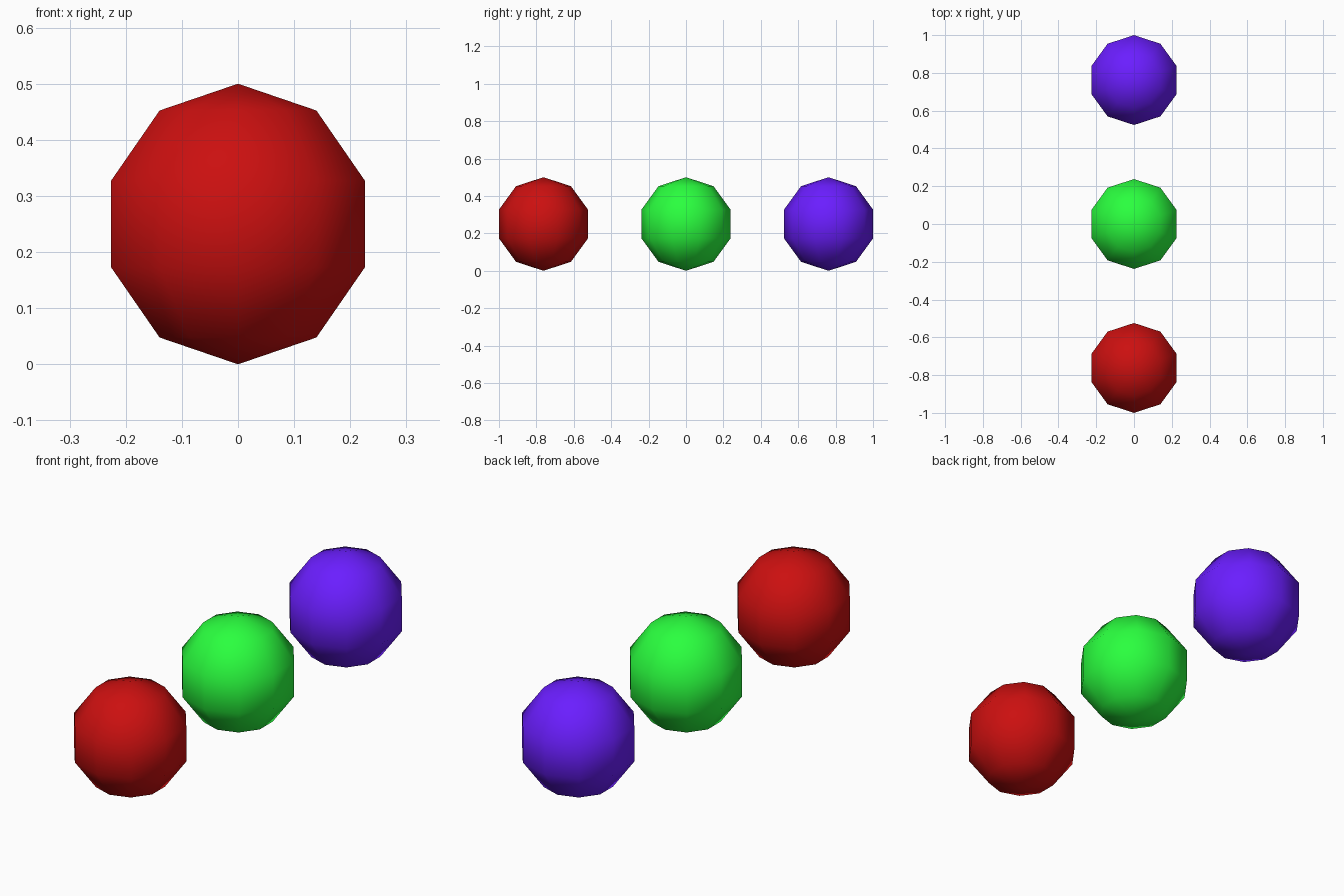
import bpy

if "Cube" in bpy.data.objects:
    bpy.data.objects.remove(bpy.data.objects["Cube"])

RADIUS = 0.25
SPACING = 0.762


def ball(name, y, color):
    # Low-poly smooth ball: 10 segments, 5 rings
    bpy.ops.mesh.primitive_uv_sphere_add(segments=10, ring_count=5,
                                         radius=RADIUS, location=(0, y, RADIUS))
    obj = bpy.context.object
    obj.name = name
    bpy.ops.object.shade_smooth()
    mat = bpy.data.materials.new(name + "_color")
    mat.diffuse_color = (*color, 1)
    mat.use_nodes = True
    mat.node_tree.nodes["Principled BSDF"].inputs["Base Color"].default_value = mat.diffuse_color
    obj.data.materials.append(mat)


# Row of three balls from front to back
ball("red_ball", -SPACING, (0.60, 0.005, 0.005))
ball("green_ball", 0, (0.023, 1.0, 0.049))
ball("purple_ball", SPACING, (0.145, 0.0125, 1.0))
